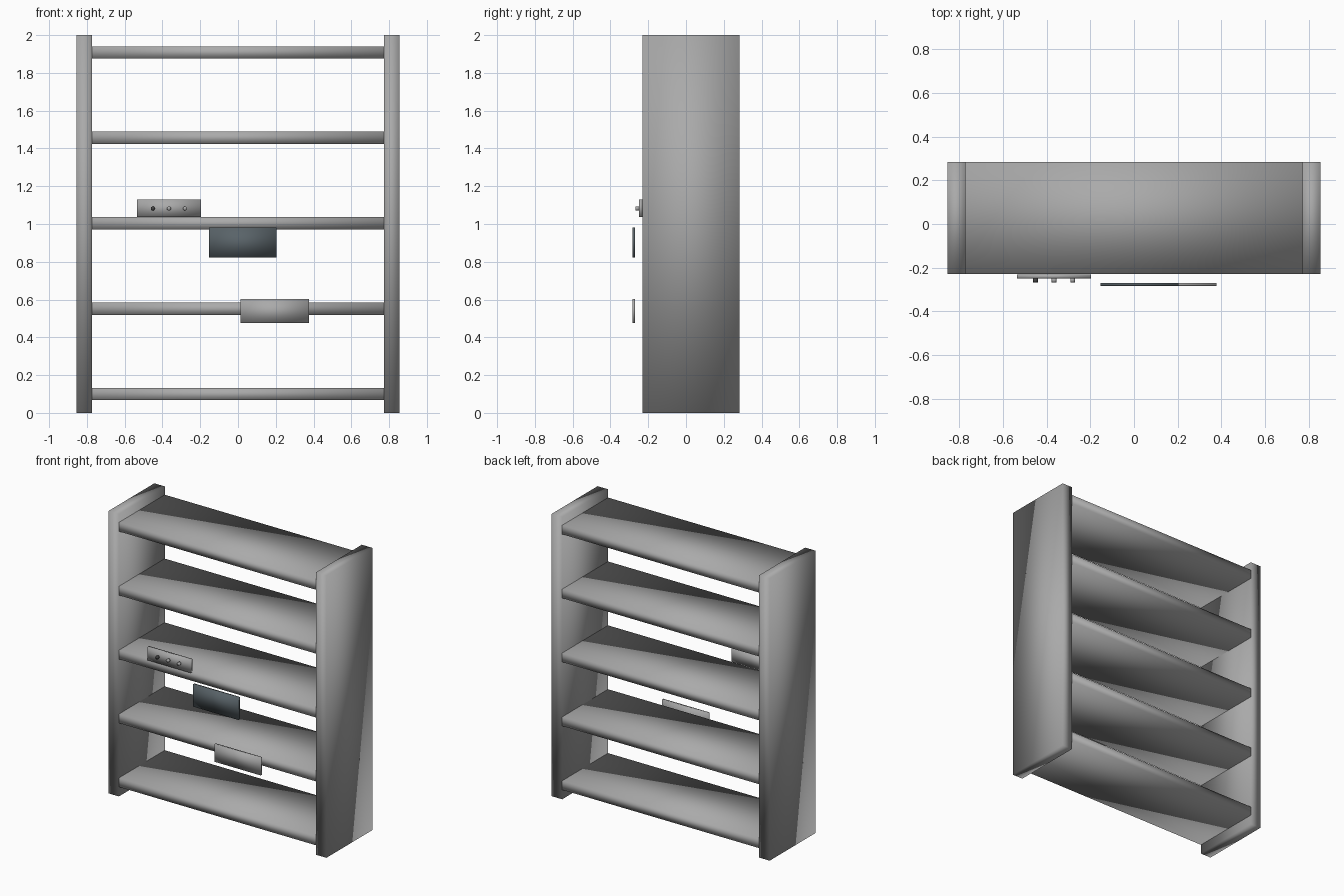
import bpy
import math

cube = bpy.data.objects.get("Cube")
if cube:
    bpy.data.objects.remove(cube, do_unlink=True)


def material(name, rgb):
    mat = bpy.data.materials.new(name)
    mat.use_nodes = True
    mat.diffuse_color = (*rgb, 1)
    mat.node_tree.nodes["Principled BSDF"].inputs["Base Color"].default_value = (*rgb, 1)
    return mat


grey = material("light grey", (0.4, 0.4, 0.4))
slate = material("dark slate", (0.10, 0.125, 0.14))
black = material("dark knob grey", (0.06, 0.06, 0.06))


def finish(name, mat):
    obj = bpy.context.object
    obj.name = name
    obj.data.materials.append(mat)
    bpy.ops.object.shade_smooth()
    return obj


def box(name, x, y, z, mat):
    """Softly shaded box from (min, max) pairs along each axis."""
    spans = (x, y, z)
    bpy.ops.mesh.primitive_cube_add(size=1, location=[sum(s) / 2 for s in spans])
    obj = bpy.context.object
    for v in obj.data.vertices:
        for i, (low, high) in enumerate(spans):
            v.co[i] *= high - low
    return finish(name, mat)


FRONT, BACK = -0.23, 0.283
INNER, OUTER = 0.772, 0.854
depth = (FRONT, BACK)

# Upright side panels
box("left_panel", (INNER, OUTER), depth, (0, 2), grey)
box("right_panel", (-OUTER, -INNER), depth, (0, 2), grey)

# Five evenly spaced shelves
for i in range(5):
    low = 0.067 + 0.4525 * i
    box(f"shelf_{i + 1}", (-INNER, INNER), depth, (low, low + 0.064), grey)

# Control strip on the middle shelf, with three round knobs
box("control_strip", (-0.535, -0.196), (-0.25, FRONT - 0.001), (1.036, 1.129), grey)
for i, mat in enumerate((black, grey, grey)):
    bpy.ops.mesh.primitive_cylinder_add(
        vertices=16, radius=0.011, depth=0.018,
        location=(-0.451 + 0.085 * i, -0.258, 1.082), rotation=(math.pi / 2, 0, 0))
    finish(f"knob_{i + 1}", mat)

# Thin plates hanging in front of the shelves
plate_depth = (-0.283, -0.27)
box("dark_plate", (-0.153, 0.203), plate_depth, (0.822, 0.981), slate)
box("light_plate", (0.014, 0.377), plate_depth, (0.476, 0.602), grey)
